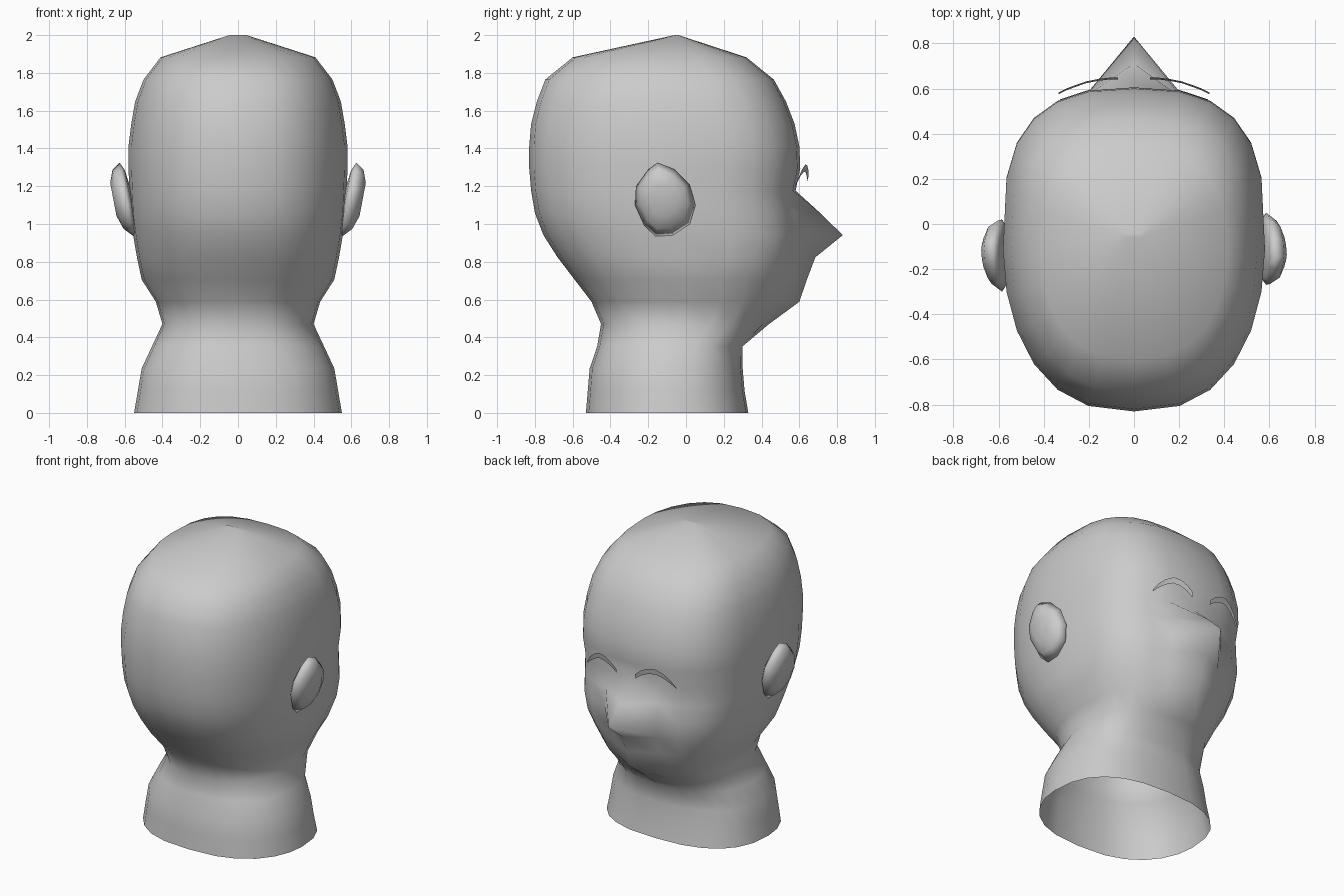
import bpy
import bmesh
from math import sin, cos, pi, copysign

cube = bpy.data.objects.get("Cube")
if cube:
    bpy.data.objects.remove(cube, do_unlink=True)

clay = bpy.data.materials.new("grey_clay")
clay.use_nodes = True
clay.diffuse_color = (0.6, 0.6, 0.6, 1)
clay.node_tree.nodes["Principled BSDF"].inputs["Base Color"].default_value = (0.6, 0.6, 0.6, 1)


def power(v, p):
    return copysign(abs(v) ** p, v)


def finish(name, bm):
    bmesh.ops.recalc_face_normals(bm, faces=bm.faces)
    for face in bm.faces:
        face.smooth = True
    mesh = bpy.data.meshes.new(name)
    bm.to_mesh(mesh)
    bm.free()
    mesh.materials.append(clay)
    obj = bpy.data.objects.new(name, mesh)
    bpy.context.collection.objects.link(obj)
    return obj


def bridge(bm, low, high):
    n = len(low)
    for i in range(n):
        j = (i + 1) % n
        bm.faces.new((low[i], low[j], high[j], high[i]))


# Head and neck: evenly spaced levels of half width, back, front, midline ridge
LEVELS = [
    (.55, -.53, .33, 0), (.53, -.52, .31, 0), (.51, -.51, .3, 0), (.455, -.47, .3, 0),
    (.40, -.45, .42, .02), (.435, -.50, .52, .08), (.51, -.59, .56, .08),
    (.535, -.68, .59, .095), (.555, -.755, .61, .22), (.57, -.80, .59, .12),
    (.575, -.82, .58, 0), (.58, -.83, .605, 0), (.58, -.83, .6, 0), (.565, -.82, .575, 0),
    (.545, -.79, .53, 0), (.50, -.745, .465, 0), (.41, -.60, .32, 0), (.045, -.06, -.04, 0),
]
SIDES = 24
bm = bmesh.new()
previous = None
for level, (half, back, front, ridge) in enumerate(LEVELS):
    z = 2 * level / (len(LEVELS) - 1)
    mid, depth = (front + back) / 2, (front - back) / 2
    flatness = .8 if level < 7 else .6
    ring = []
    for i in range(SIDES):
        t = 2 * pi * i / SIDES
        x = half * power(sin(t), .78) if i % (SIDES // 2) else 0
        y = mid + depth * power(cos(t), flatness if cos(t) > 0 else 1)
        ring.append(bm.verts.new((x, y + (ridge if i == 0 else 0), z)))
    if previous:
        bridge(bm, previous, ring)
    previous = ring
bm.faces.new(previous)
finish("head", bm)

# Ears: a leaning outline with domed sides; the second is turned half round
OUTLINE = [(-.15, 1.325), (-.06, 1.29), (.02, 1.21), (.05, 1.1), (.02, 1.0), (-.07, .94),
           (-.16, .935), (-.22, .99), (-.27, 1.1), (-.265, 1.2), (-.2, 1.29)]
EAR_Y, EAR_Z = -.125, 1.13


def make_ear(name, side):
    bm = bmesh.new()

    def ear_ring(scale, bulge):
        verts = []
        for y, z in OUTLINE:
            dy, dz = (y - EAR_Y) * scale, (z - EAR_Z) * scale
            verts.append(bm.verts.new((side * (.59 + .19 * dz + bulge), EAR_Y + side * dy, EAR_Z + dz)))
        return verts

    rings = [ear_ring(s, b) for s, b in ((.4, -.03), (.8, -.02), (1, 0), (.8, .045), (.45, .07))]
    for a, b in zip(rings, rings[1:]):
        bridge(bm, a, b)
    bm.faces.new(rings[0])
    bm.faces.new(rings[-1])
    finish(name, bm)


make_ear("left_ear", 1)
make_ear("right_ear", -1)

# Eyebrows: thin arched ribbons standing just off the brow
BROW = [(.07, .648, 1.25, .03), (.11, .648, 1.285, .035), (.16, .642, 1.31, .038),
        (.21, .632, 1.315, .038), (.26, .615, 1.29, .035), (.30, .6, 1.255, .03),
        (.335, .582, 1.205, .012)]
for name, side in (("left_eyebrow", 1), ("right_eyebrow", -1)):
    bm = bmesh.new()
    rows = [(bm.verts.new((side * x, y, z)), bm.verts.new((side * x, y - .008, z - width)))
            for x, y, z, width in BROW]
    for a, b in zip(rows, rows[1:]):
        bm.faces.new((a[0], a[1], b[1], b[0]))
    finish(name, bm)
